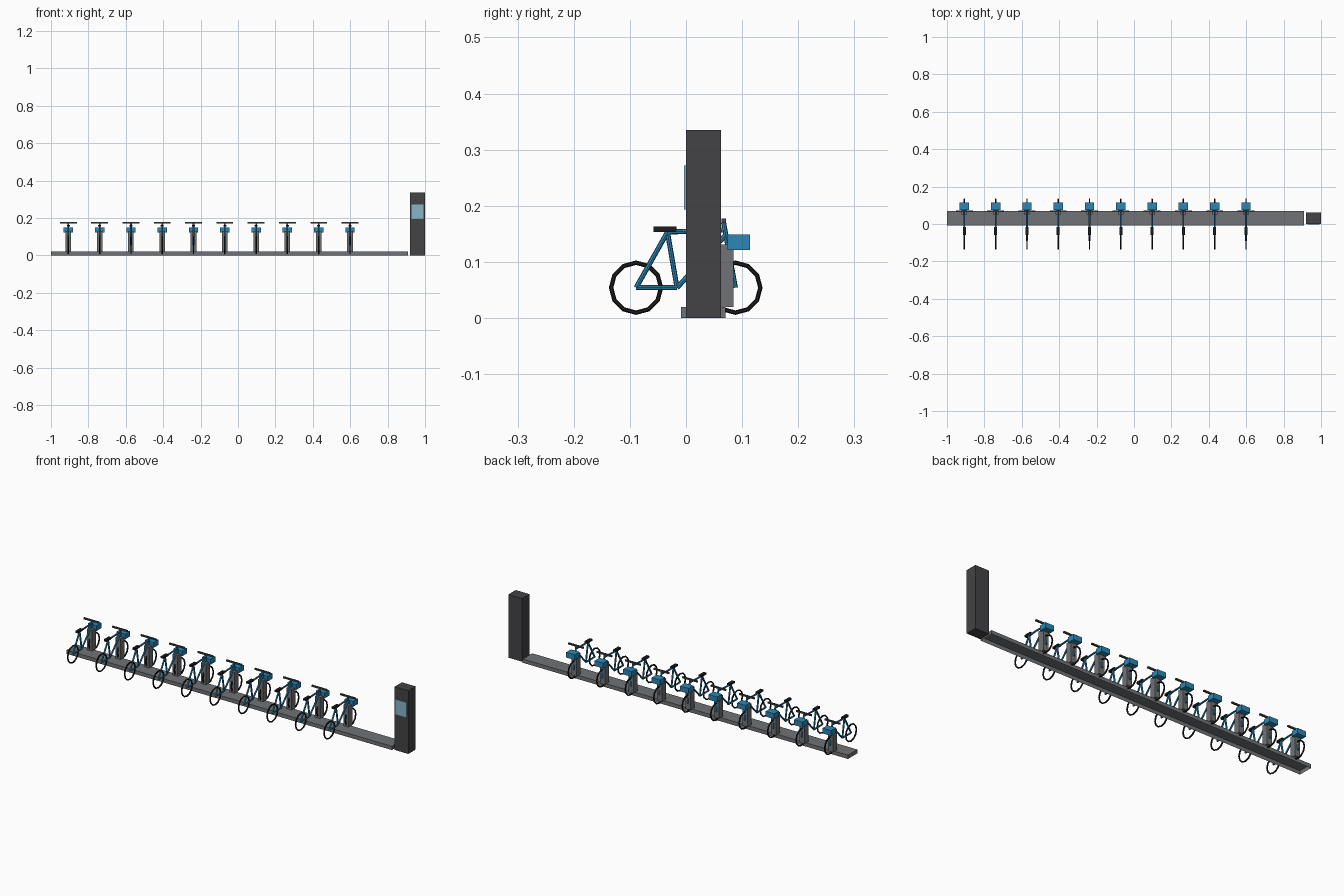
import bpy, bmesh, math
from mathutils import Vector, Matrix

if "Cube" in bpy.data.objects:
    bpy.data.objects.remove(bpy.data.objects["Cube"])


def material(name, rgb):
    m = bpy.data.materials.new(name)
    m.diffuse_color = (*rgb, 1)
    m.use_nodes = True
    m.node_tree.nodes["Principled BSDF"].inputs["Base Color"].default_value = m.diffuse_color
    return m


BLUE = material("bike_blue", (0.025, 0.245, 0.47))
BLACK = material("rubber_black", (0.012, 0.012, 0.012))
DARK = material("kiosk_charcoal", (0.056, 0.055, 0.06))
GREY = material("dock_grey", (0.165, 0.17, 0.18))
GLASS = material("screen_blue", (0.24, 0.47, 0.58))


def add_box(bm, lo, hi):
    lo, hi = Vector(lo), Vector(hi)
    mat = Matrix.Translation((lo + hi) / 2) @ Matrix.Diagonal((*(hi - lo), 1))
    bmesh.ops.create_cube(bm, size=1, matrix=mat)


def add_tube(bm, a, b, r=0.0045, sides=8):
    # straight tube between two (y, z) points in the bike's plane
    a, b = Vector((0, *a)), Vector((0, *b))
    d = b - a
    mat = Matrix.Translation((a + b) / 2) @ d.to_track_quat('Z', 'X').to_matrix().to_4x4()
    bmesh.ops.create_cone(bm, cap_ends=True, segments=sides, radius1=r, radius2=r,
                          depth=d.length, matrix=mat)


def add_wheel(bm, y, z, R=0.0445, r=0.004, n=12, m=6):
    # twelve-sided tyre ring standing in the yz plane
    rings = []
    for i in range(n):
        t = 2 * math.pi * i / n
        ring = []
        for j in range(m):
            p = 2 * math.pi * j / m
            q = R + r * math.cos(p)
            ring.append(bm.verts.new((r * math.sin(p), y + q * math.cos(t), z + q * math.sin(t))))
        rings.append(ring)
    for i in range(n):
        for j in range(m):
            A, B = rings[i], rings[(i + 1) % n]
            bm.faces.new((A[j], B[j], B[(j + 1) % m], A[(j + 1) % m]))


def make_mesh(name, mat, build):
    bm = bmesh.new()
    build(bm)
    bmesh.ops.recalc_face_normals(bm, faces=bm.faces)
    me = bpy.data.meshes.new(name)
    bm.to_mesh(me)
    bm.free()
    me.materials.append(mat)
    return me


def place(name, me, x=0):
    ob = bpy.data.objects.new(name, me)
    ob.location.x = x
    bpy.context.collection.objects.link(ob)


# base rail, a channel open underneath
def rail(bm):
    add_box(bm, (-1, -0.009, 0), (0.91, 0.07, 0.02))
    bm.normal_update()
    under = [f for f in bm.faces if f.calc_center_median().z < 0.001]
    bmesh.ops.delete(bm, geom=under, context='FACES_ONLY')


me = make_mesh("base_rail", GREY, rail)
place("base_rail", me)

# pay kiosk and its screen
place("kiosk", make_mesh("kiosk", DARK, lambda b: add_box(b, (0.919, 0, 0), (1, 0.062, 0.335))))
place("kiosk_screen", make_mesh("kiosk_screen", GLASS,
      lambda b: add_box(b, (0.927, -0.004, 0.193), (0.992, 0.001, 0.272))))

# bike key points in (y, z)
REAR, FRONT = (-0.089, 0.054), (0.088, 0.054)
CRANK, SADDLE = (-0.016, 0.054), (-0.033, 0.153)
HEAD, STEM = (0.069, 0.157), (0.067, 0.17)


def frame(bm):
    for a, b in ((REAR, CRANK), (REAR, SADDLE), (CRANK, SADDLE),
                 (SADDLE, HEAD), (CRANK, (0.071, 0.148)), (STEM, FRONT)):
        add_tube(bm, a, b)


def wheels(bm):
    add_wheel(bm, *REAR)
    add_wheel(bm, *FRONT)


parts = [
    make_mesh("dock_post", GREY, lambda b: add_box(b, (-0.015, 0.05, 0.02), (0.015, 0.085, 0.131))),
    make_mesh("bike_frame", BLUE, frame),
    make_mesh("wheels", BLACK, wheels),
    make_mesh("seat", BLACK, lambda b: add_box(b, (-0.008, -0.058, 0.153), (0.008, -0.017, 0.163))),
    make_mesh("handlebar", DARK, lambda b: add_box(b, (-0.045, 0.063, 0.169), (0.045, 0.071, 0.177))),
    make_mesh("basket", BLUE, lambda b: add_box(b, (-0.025, 0.074, 0.121), (0.025, 0.114, 0.149))),
]

# ten docked bikes in a row
for i in range(10):
    for p in parts:
        place(f"{p.name}_{i + 1}", p, -0.907 + i * 0.1673)
